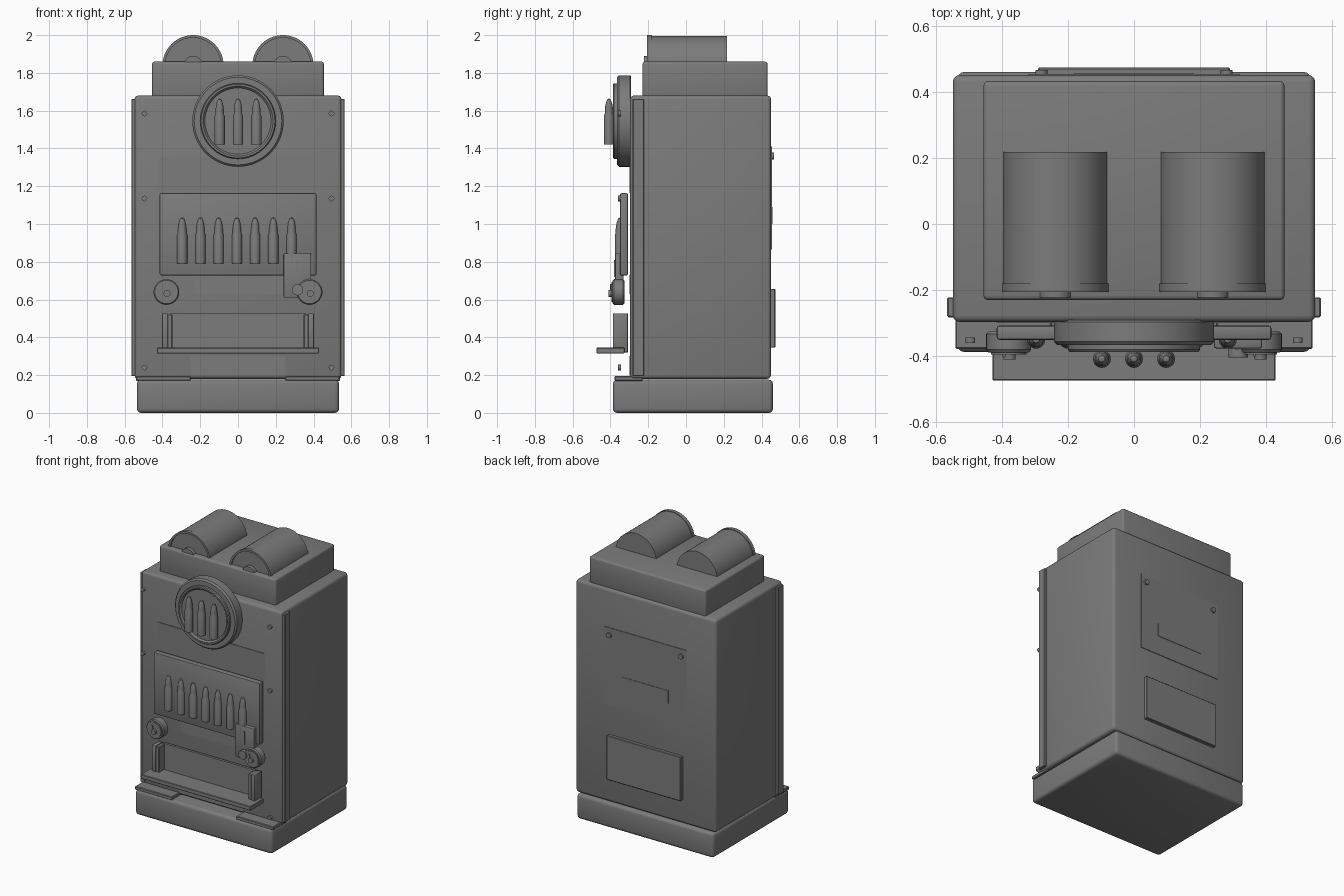
import bpy, bmesh, math

if "Cube" in bpy.data.objects:
    bpy.data.objects.remove(bpy.data.objects["Cube"])

grey = bpy.data.materials.new("grey metal")
grey.diffuse_color = (0.2, 0.2, 0.2, 1)
grey.use_nodes = True
grey.node_tree.nodes["Principled BSDF"].inputs["Base Color"].default_value = grey.diffuse_color


def finish(name, bm):
    bmesh.ops.recalc_face_normals(bm, faces=bm.faces[:])
    me = bpy.data.meshes.new(name)
    bm.to_mesh(me)
    bm.free()
    me.materials.append(grey)
    ob = bpy.data.objects.new(name, me)
    bpy.context.collection.objects.link(ob)
    return ob


def box(name, x, y, z, bevel=0.0, seg=3):
    """Box from (min, max) pairs, optionally with rounded edges."""
    bm = bmesh.new()
    bmesh.ops.create_cube(bm, size=1)
    for v in bm.verts:
        v.co = [(r[0] + r[1]) / 2 + c * (r[1] - r[0]) for c, r in zip(v.co, (x, y, z))]
    if bevel:
        bmesh.ops.bevel(bm, geom=bm.edges[:], offset=bevel, segments=seg,
                        profile=0.5, affect='EDGES')
    return finish(name, bm)


def lathe(name, profile, loc, axis='Y', n=32):
    """Revolve (radius, height) points around the Y or Z axis through loc."""
    bm = bmesh.new()
    rings = []
    for r, h in profile:
        ring = []
        for i in range(1 if r == 0 else n):
            a = 2 * math.pi * i / n
            u, w = r * math.cos(a), r * math.sin(a)
            p = (u, h, w) if axis == 'Y' else (u, w, h)
            ring.append(bm.verts.new([p[k] + loc[k] for k in range(3)]))
        rings.append(ring)
    for a, b in zip(rings, rings[1:]):
        for i in range(n):
            j = (i + 1) % n
            quad = [a[i % len(a)], a[j % len(a)], b[j % len(b)], b[i % len(b)]]
            bm.faces.new(list(dict.fromkeys(quad)))
    return finish(name, bm)


def disc(name, r, y0, y1, x, z, n=32):
    return lathe(name, [(0, y0), (r, y0), (r, y1), (0, y1)], (x, 0, z), n=n)


def bullet(name, x, y, z):
    lathe(name, [(0, 0), (0.027, 0), (0.027, 0.15), (0.022, 0.165), (0.022, 0.185),
                 (0.018, 0.215), (0.010, 0.238), (0, 0.245)], (x, y, z), 'Z', 20)


# Cabinet
box("base", (-0.535, 0.535), (-0.387, 0.46), (0, 0.176), 0.022)
box("cabinet_body", (-0.548, 0.548), (-0.296, 0.45), (0.18, 1.68), 0.02)
box("top_block", (-0.455, 0.455), (-0.23, 0.432), (1.66, 1.86), 0.014)
for s in (-1, 1):
    box("side_flange", sorted((s * 0.53, s * 0.565)), (-0.282, -0.222), (0.195, 1.662), 0.004, 1)
    box("foot_plate", sorted((s * 0.25, s * 0.54)), (-0.378, -0.23), (0.17, 0.195), 0.004, 1)

# Half-sunk drums on top
for s in (-1, 1):
    x = s * 0.238
    lathe("drum", [(0, -0.196), (0.148, -0.196), (0.148, -0.206), (0.162, -0.206),
                   (0.162, -0.18), (0.158, -0.18), (0.158, 0.217), (0, 0.217)],
          (x, 0, 1.838), n=64)
    disc("drum_hub", 0.05, -0.222, -0.19, x, 1.84)

# Round badge with three bullets
lathe("badge", [(0, -0.29), (0.235, -0.29), (0.242, -0.297), (0.242, -0.355), (0.232, -0.366),
                (0.2, -0.366), (0.2, -0.38), (0.195, -0.387), (0.185, -0.387),
                (0.175, -0.376), (0, -0.376)], (0, 0, 1.545), n=64)
for i in (-1, 0, 1):
    bullet("badge_bullet", i * 0.097, -0.408, 1.42)

# Display panel with a row of bullets
box("display_panel", (-0.415, 0.415), (-0.35, -0.307), (0.728, 1.163), 0.008, 2)
for i in range(-3, 4):
    bullet("display_bullet", i * 0.0965 - 0.006, -0.35, 0.79)

# Thin plates on the front
box("upper_plate", (-0.415, 0.415), (-0.30, -0.29), (1.163, 1.355))
box("label_plate", (-0.235, 0.235), (-0.30, -0.29), (0.63, 0.73))
box("kick_plate", (-0.252, 0.252), (-0.30, -0.29), (0.197, 0.30))

# Coin slot housing
box("coin_housing", (0.242, 0.387), (-0.376, -0.33), (0.61, 0.845), 0.006, 2)
box("coin_slot", (0.306, 0.318), (-0.38, -0.374), (0.72, 0.81))
disc("coin_button", 0.03, -0.403, -0.37, 0.315, 0.652, 24)

# Knobs
for s in (-1, 1):
    x = s * 0.379
    lathe("knob", [(0, -0.325), (0.06, -0.325), (0.068, -0.333), (0.068, -0.38), (0.062, -0.388),
                   (0.054, -0.388), (0.054, -0.394), (0, -0.394)], (x, 0, 0.64))
    disc("knob_cap", 0.018, -0.41, -0.39, x + 0.003, 0.632, 20)
    box("knob_pointer", (x - 0.018, x - 0.01), (-0.40, -0.392), (0.63, 0.67))

# Payout tray
box("tray_shelf", (-0.428, 0.428), (-0.473, -0.325), (0.315, 0.345), 0.003, 1)
box("tray_back", (-0.36, 0.36), (-0.325, -0.307), (0.32, 0.527))
for s in (-1, 1):
    box("tray_outer_side", sorted((s * 0.372, s * 0.402)), (-0.387, -0.307), (0.32, 0.527), 0.006, 2)
    box("tray_inner_side", sorted((s * 0.347, s * 0.374)), (-0.383, -0.307), (0.32, 0.522), 0.004, 1)

# Front screws
for s in (-1, 1):
    for z in (0.24, 1.135, 1.585):
        disc("front_screw", 0.015, -0.36, -0.343, s * 0.495, z, 16)

# Back panels and screws
box("rear_upper_panel", (-0.32, 0.32), (0.44, 0.454), (0.865, 1.41))
box("rear_slot_plate", (-0.18, 0.18), (0.45, 0.457), (1.0, 1.09))
box("rear_lower_panel", (-0.29, 0.29), (0.44, 0.473), (0.345, 0.657), 0.004, 1)
for s in (-1, 1):
    disc("rear_screw", 0.018, 0.45, 0.466, s * 0.28, 1.36, 16)

# Shading
bpy.ops.object.select_all(action='SELECT')
bpy.context.view_layer.objects.active = bpy.data.objects["base"]
bpy.ops.object.shade_smooth_by_angle(angle=math.radians(35))
